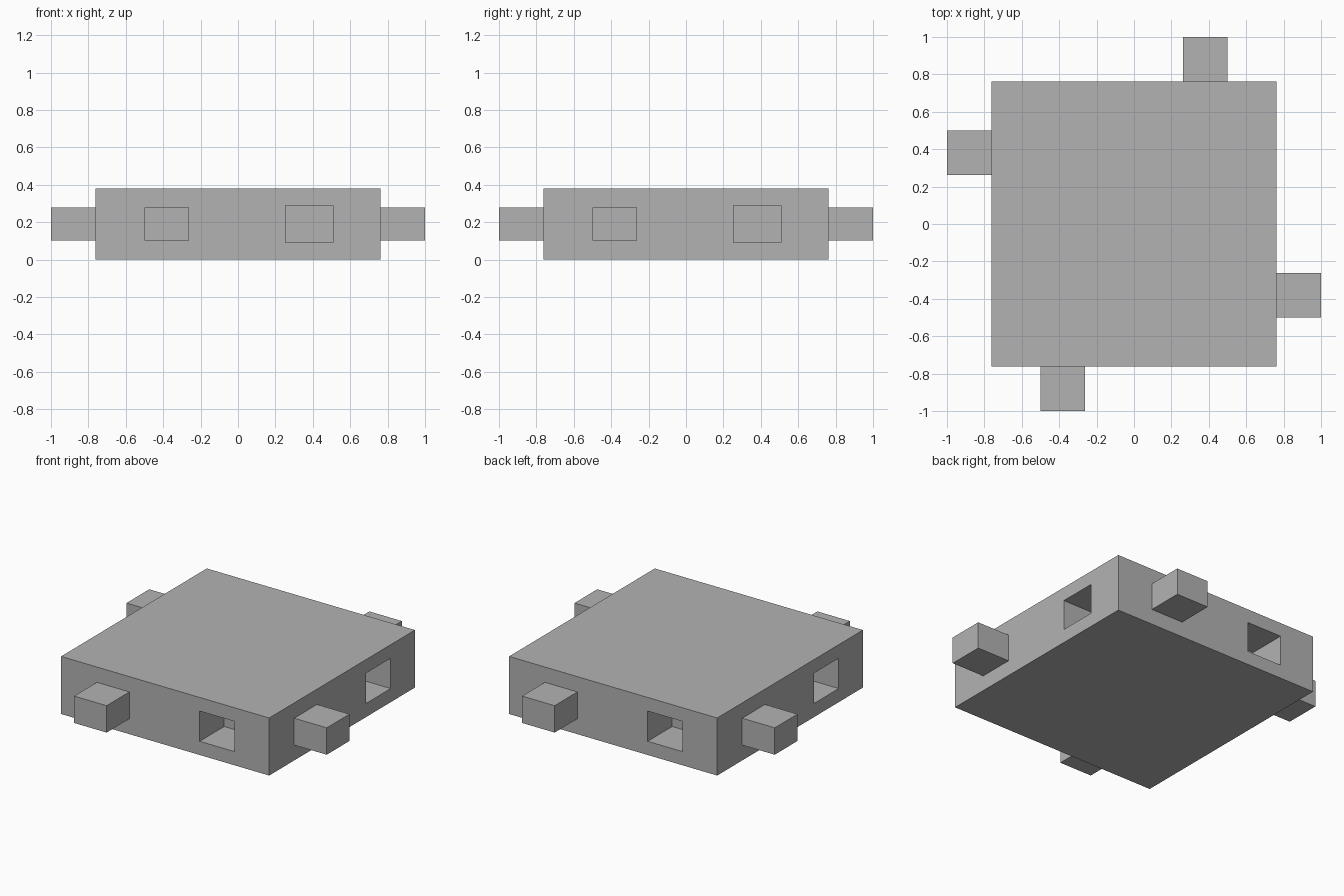
import bpy
import math
from mathutils import Matrix, Vector

default = bpy.data.objects.get("Cube")
if default:
    bpy.data.objects.remove(default, do_unlink=True)

HALF = 0.762      # half width of the square body
HEIGHT = 0.381
MID = HEIGHT / 2
OFFSET = 0.381    # tabs and sockets sit this far from each side's middle

grey = bpy.data.materials.new("plain_grey")
grey.use_nodes = True
colour = (0.45, 0.45, 0.45, 1)
grey.diffuse_color = colour
grey.node_tree.nodes["Principled BSDF"].inputs["Base Color"].default_value = colour


def box(name, centre, size, turn=0.0):
    """Box of the given size, then turned about the vertical axis."""
    bpy.ops.mesh.primitive_cube_add(size=1)
    obj = bpy.context.object
    obj.name = name
    obj.data.transform(Matrix.Rotation(turn, 4, "Z")
                       @ Matrix.Translation(Vector(centre))
                       @ Matrix.Diagonal((*size, 1)))
    obj.data.materials.append(grey)
    return obj


# Square body
body = box("body", (0, 0, MID), (2 * HALF, 2 * HALF, HEIGHT))

# One tab and one socket per side
TAB_LENGTH, TAB_WIDTH, TAB_HEIGHT = 0.238, 0.238, 0.178
SOCKET_DEPTH, SOCKET_WIDTH, SOCKET_HEIGHT = 0.256, 0.256, 0.2
OVERSHOOT = 0.1

for i, side in enumerate(("front", "left", "back", "right")):
    turn = i * math.pi / 2
    box(side + "_tab", (-OFFSET, -HALF - TAB_LENGTH / 2, MID),
        (TAB_WIDTH, TAB_LENGTH, TAB_HEIGHT), turn)

    cutter = box(side + "_socket_cutter",
                 (OFFSET, -HALF + (SOCKET_DEPTH - OVERSHOOT) / 2, MID),
                 (SOCKET_WIDTH, SOCKET_DEPTH + OVERSHOOT, SOCKET_HEIGHT), turn)
    cutter.hide_render = True
    cutter.display_type = "WIRE"
    cut = body.modifiers.new(side + "_socket", "BOOLEAN")
    cut.operation = "DIFFERENCE"
    cut.solver = "EXACT"
    cut.object = cutter
    cutter.hide_set(True)
